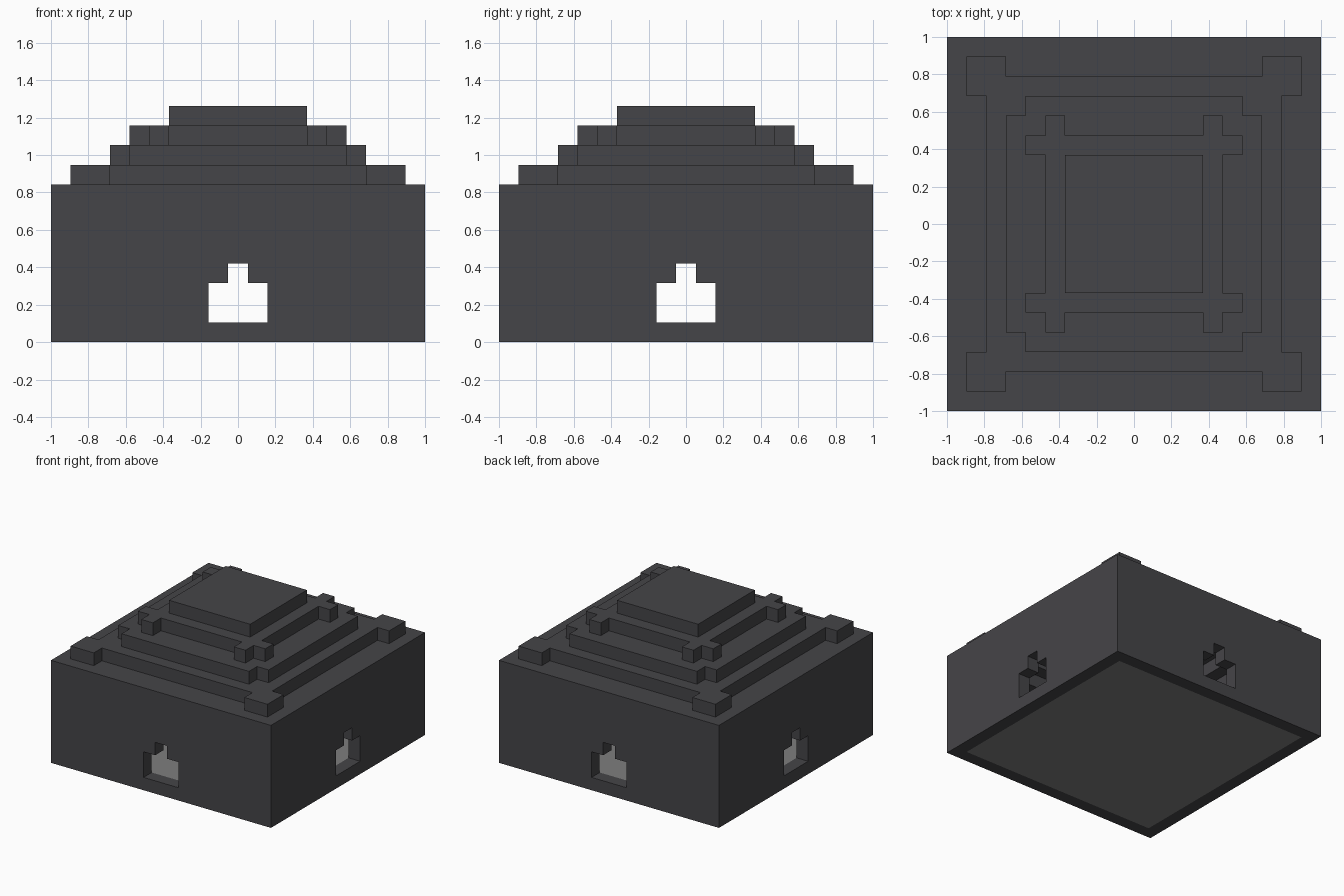
import bpy
import bmesh
from mathutils import Vector

if "Cube" in bpy.data.objects:
    bpy.data.objects.remove(bpy.data.objects["Cube"], do_unlink=True)

COUNT = 19                # blocks along each side
UNIT = 2 / COUNT          # size of one block
HALF = COUNT // 2


def make_material(name, rgb):
    mat = bpy.data.materials.new(name)
    mat.use_nodes = True
    colour = (*rgb, 1)
    mat.diffuse_color = colour
    mat.node_tree.nodes["Principled BSDF"].inputs["Base Color"].default_value = colour
    return mat


DARK = make_material("dark slate", (0.060, 0.059, 0.065))
GREY = make_material("grey stone", (0.21, 0.21, 0.21))


# Rules work on a = larger and b = smaller block distance from the centre.
def window(b, z):
    return (b <= 1 and z in (1, 2)) or (b == 0 and z == 3)


def walls(a, b, z):
    return z < 8 and a == HALF and not window(b, z)


def floor(a, b, z):
    return z == 0 and a < HALF


def eaves(a, b, z):
    return z == 7 and a == HALF - 1


def lower_tier(a, b, z):
    ring = a == 7
    corner = 7 <= a <= 8 and 7 <= b <= 8
    return z == 8 and (ring or corner or a == b == 6)


def middle_tier(a, b, z):
    return z == 9 and a in (5, 6) and not a == b == 6


def upper_tier(a, b, z):
    return z == 10 and (a == 4 or (a == 5 and b == 4))


def cap(a, b, z):
    return z == 11 and a <= 3


PARTS = {
    "walls": (walls, DARK),
    "floor": (floor, GREY),
    "eaves": (eaves, DARK),
    "roof_lower_tier": (lower_tier, DARK),
    "roof_middle_tier": (middle_tier, DARK),
    "roof_upper_tier": (upper_tier, DARK),
    "roof_cap": (cap, DARK),
}

# Collect the blocks of every part
cells = {}
for x in range(-HALF, HALF + 1):
    for y in range(-HALF, HALF + 1):
        a, b = max(abs(x), abs(y)), min(abs(x), abs(y))
        for z in range(12):
            for name, (rule, mat) in PARTS.items():
                if rule(a, b, z):
                    cells[x, y, z] = name
                    break


def build_part(name, mat):
    """Skin the exposed block sides and merge them into large flat faces."""
    bm = bmesh.new()
    for cell, owner in cells.items():
        if owner != name:
            continue
        centre = Vector(cell) + Vector((0, 0, 0.5))
        for axis in range(3):
            for sign in (-1, 1):
                n = Vector((0, 0, 0))
                n[axis] = sign
                if tuple(int(c + d) for c, d in zip(cell, n)) in cells:
                    continue
                u = Vector((n.y, n.z, n.x))
                v = n.cross(u)
                corners = (-u - v, u - v, u + v, v - u)
                bm.faces.new([bm.verts.new((centre + (n + c) / 2) * UNIT)
                              for c in corners])
    bmesh.ops.remove_doubles(bm, verts=bm.verts, dist=UNIT / 100)
    bmesh.ops.dissolve_limit(bm, angle_limit=0.01, verts=bm.verts, edges=bm.edges)
    mesh = bpy.data.meshes.new(name)
    bm.to_mesh(mesh)
    bm.free()
    mesh.materials.append(mat)
    bpy.context.collection.objects.link(bpy.data.objects.new(name, mesh))


for part, (rule, material) in PARTS.items():
    build_part(part, material)
